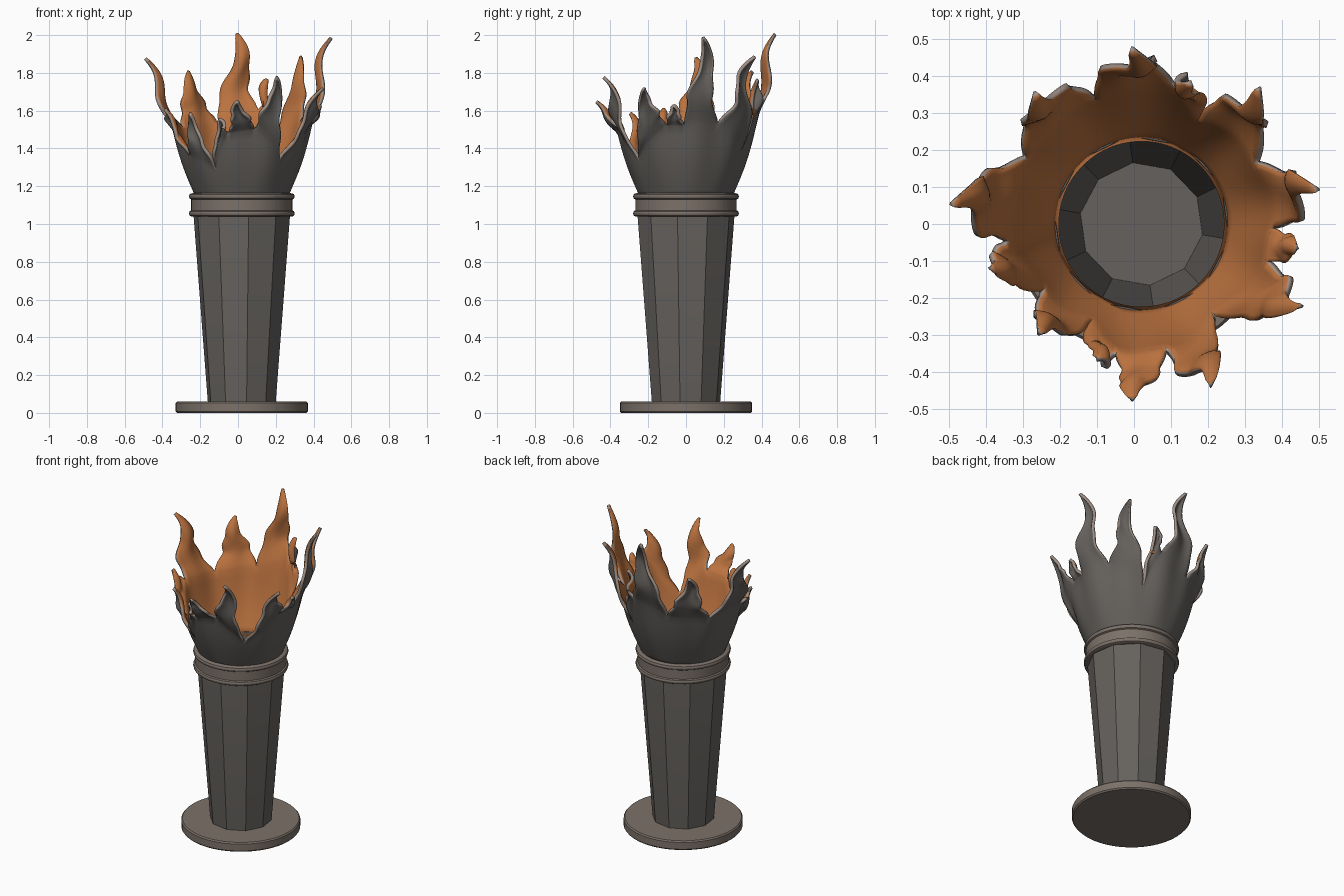
import bpy, bmesh, random
from math import sin, cos, pi, radians

if "Cube" in bpy.data.objects:
    bpy.data.objects.remove(bpy.data.objects["Cube"])

random.seed(4)
CX = 0.02  # axis of the torch


def material(name, rgb):
    m = bpy.data.materials.new(name)
    m.diffuse_color = (*rgb, 1)
    m.use_nodes = True
    m.node_tree.nodes["Principled BSDF"].inputs["Base Color"].default_value = m.diffuse_color
    return m


METAL = material("dark_metal", (0.13, 0.12, 0.11))
STONE = material("brown_metal", (0.2, 0.165, 0.14))
GLOW = material("orange_glow", (0.5, 0.17, 0.05))
PALE = material("pale_edge", (0.35, 0.28, 0.24))


def finish(name, bm, mats, angle):
    me = bpy.data.meshes.new(name)
    bm.to_mesh(me)
    bm.free()
    ob = bpy.data.objects.new(name, me)
    bpy.context.collection.objects.link(ob)
    for m in mats:
        me.materials.append(m)
    bpy.ops.object.select_all(action='DESELECT')
    ob.select_set(True)
    bpy.context.view_layer.objects.active = ob
    bpy.ops.object.shade_smooth_by_angle(angle=radians(angle))
    return ob


def lathe(name, profile, n, mat, rot=0, closed=False, angle=30):
    """Spin a (radius, z) profile around the torch axis."""
    bm = bmesh.new()
    rings = [[bm.verts.new((CX + r * cos(2 * pi * i / n + rot),
                            r * sin(2 * pi * i / n + rot), z))
              for i in range(n)] for r, z in profile]
    pairs = list(zip(rings, rings[1:]))
    if closed:
        pairs.append((rings[-1], rings[0]))
    for a, b in pairs:
        for i in range(n):
            j = (i + 1) % n
            bm.faces.new((a[i], a[j], b[j], b[i]))
    if not closed:
        bm.faces.new(rings[0][::-1])
        bm.faces.new(rings[-1])
    bmesh.ops.recalc_face_normals(bm, faces=bm.faces)
    return finish(name, bm, [mat], angle)


# Foot plate
lathe("base_disc", [(0.343, 0), (0.35, 0.008), (0.35, 0.052), (0.343, 0.06)], 48, STONE)

# Ten-sided tapering hollow column
lathe("column", [(0.182, 0.05), (0.262, 1.08), (0.255, 1.16), (0.24, 1.16), (0.167, 0.065)],
      10, METAL, radians(26), angle=15)

# Collar band with two rounded beads
bead = lambda z: [(0.268 + 0.012 * cos(t), z + 0.016 * sin(t))
                  for t in (-pi / 2, -pi / 4, 0, pi / 4, pi / 2)]
lathe("collar", [(0.245, 1.04)] + bead(1.056) + bead(1.146) + [(0.245, 1.165)],
      48, STONE, closed=True)

# Flame tongues: tip angle, tip height, tip radius, then the valley after it (angle, height)
TONGUES = [
    (11, 1.98, 0.49, 28, 1.53), (49, 1.88, 0.49, 62, 1.38), (71, 1.76, 0.41, 77, 1.60),
    (93, 2.00, 0.48, 110, 1.52), (129, 1.80, 0.46, 150, 1.50), (174, 1.87, 0.52, 187, 1.52),
    (196, 1.60, 0.43, 213, 1.36), (227, 1.58, 0.41, 243, 1.29), (252, 1.55, 0.39, 259, 1.48),
    (267, 1.64, 0.48, 281, 1.50), (293, 1.77, 0.48, 309, 1.34), (333, 1.71, 0.49, 344, 1.52),
    (351, 1.62, 0.43, 358, 1.52)]
U, V_CUP, V_TIP = 10, 8, 22


def cup_radius(z):
    t = (z - 1.15) / 0.35
    return 0.248 + 0.115 * t + 0.012 * sin(pi * t)


def flame():
    bm = bmesh.new()

    def point(deg, r, z):
        a = radians(deg)
        return bm.verts.new((CX + r * cos(a), r * sin(a), z))

    def skin(rows):
        for lo, hi in zip(rows, rows[1:]):
            for i in range(U):
                bm.faces.new((lo[i], lo[i + 1], hi[i + 1], hi[i]))

    for k, (tip, tz, tr, a1, z1) in enumerate(TONGUES):
        a0, z0 = TONGUES[k - 1][3:]
        if a0 > a1:
            a0 -= 360
        mid, half = (a0 + a1) / 2, (a1 - a0) / 2
        us = [i / U for i in range(U + 1)]
        ang = [a0 + (a1 - a0) * u for u in us]
        top = [z0 + (z1 - z0) * u for u in us]
        ripple = lambda a, z: 0.006 * sin(radians(a) * 10) * (z - 1.13) / 0.3
        # Solid cup up to the line joining the two valleys
        skin([[point(a, cup_radius(z) + ripple(a, z), z)
               for a, z in zip(ang, [1.13 + (h - 1.13) * v / V_CUP for h in top])]
              for v in range(V_CUP + 1)])
        # Tapering, swaying tongue above it
        length = tz - (z0 + z1) / 2
        sway = (1 if k % 2 else -1) * 9 * length
        phase = random.uniform(0, 2 * pi)
        rows = []
        for v in range(V_TIP + 1):
            s = v / V_TIP
            jag = 1 + 0.16 * sin(5 * pi * s + phase) * sin(pi * s)
            width = max(0.02, (0.62 * (1 - s) ** 0.8 + 0.38 * (1 - s) ** 3) * jag)
            if v == 0:
                width = 1
            centre = mid + (tip - mid) * s + sway * sin(2 * pi * s) * s ** 0.4
            row = []
            for u, h in zip(us, top):
                z = h + (tz - h) * s
                a = centre + (2 * u - 1) * half * width
                base = cup_radius(h) + ripple(a0 + (a1 - a0) * u, h)
                r = base + (tr - base) * (0.75 * s + 0.25 * s * s)
                r += 0.08 * length * sin(2 * pi * s) * s ** 0.5
                r += 0.022 * sin(pi * s) * (2 * u - 1) ** 2   # curled edges
                row.append(point(a, r, z))
            rows.append(row)
        skin(rows)
    bmesh.ops.remove_doubles(bm, verts=bm.verts, dist=0.0008)
    bmesh.ops.recalc_face_normals(bm, faces=bm.faces)
    # Make the skin face outward before thickening
    bm.faces.ensure_lookup_table()
    f = bm.faces[0]
    c = f.calc_center_median()
    if f.normal.x * (c.x - CX) + f.normal.y * c.y < 0:
        bmesh.ops.reverse_faces(bm, faces=bm.faces)
    ob = finish("flame_cup", bm, [METAL, GLOW, PALE], 60)
    sol = ob.modifiers.new("thickness", 'SOLIDIFY')
    sol.thickness = 0.018
    sol.offset = -1
    sol.material_offset = 1
    sol.material_offset_rim = 2


flame()
